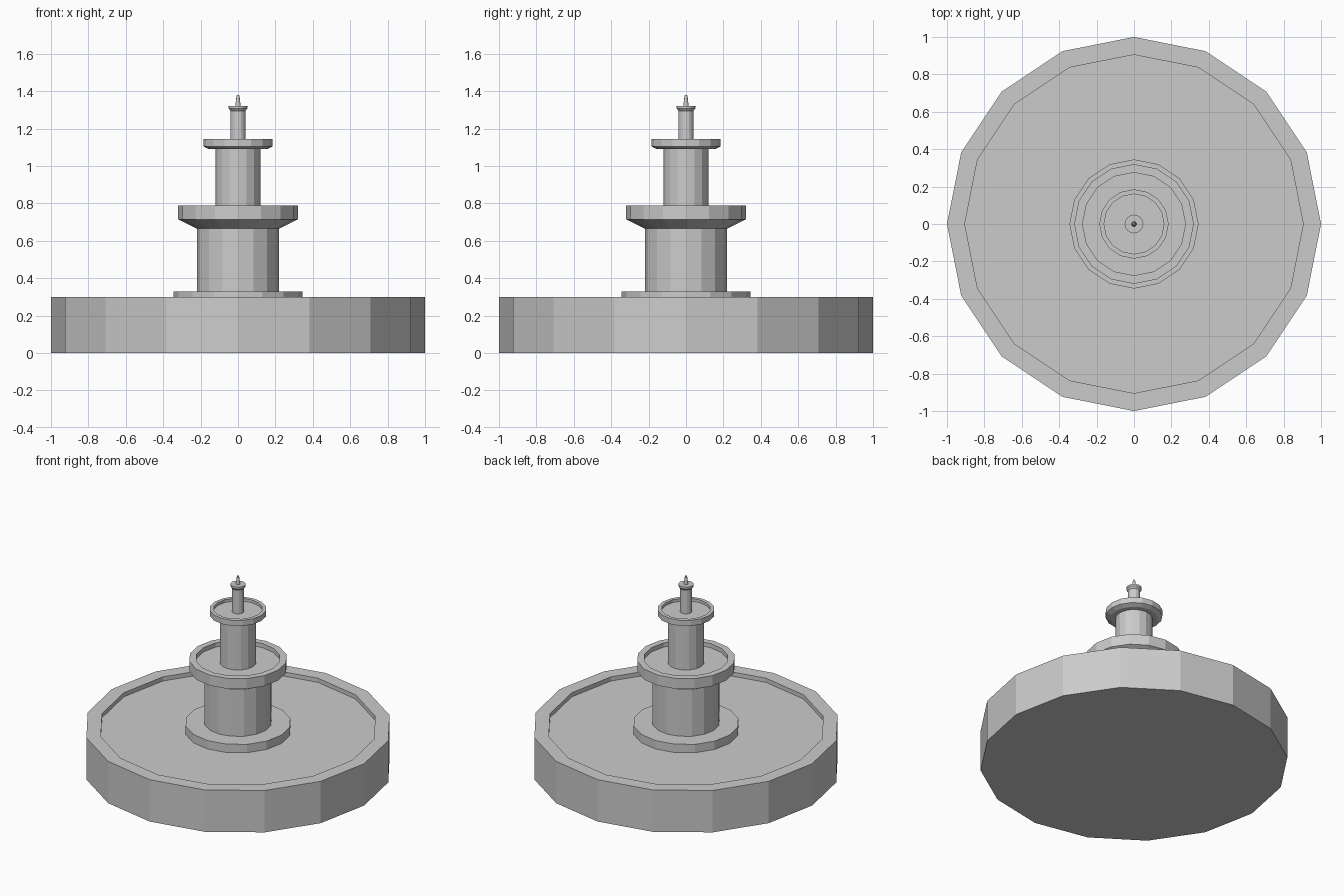
import bpy
import bmesh
from math import cos, sin, tau

cube = bpy.data.objects.get("Cube")
if cube:
    bpy.data.objects.remove(cube, do_unlink=True)

SIDES = 16

# Single stone colour
stone = bpy.data.materials.new("grey_stone")
stone.use_nodes = True
colour = (0.6, 0.6, 0.6, 1)
stone.diffuse_color = colour
stone.node_tree.nodes["Principled BSDF"].inputs["Base Color"].default_value = colour


def lathe(name, profile):
    """Turn a (radius, height) profile, bottom to top, into a closed flat-shaded solid."""
    bm = bmesh.new()
    rings = []
    for radius, height in profile:
        rings.append([bm.verts.new((radius * cos(tau * i / SIDES),
                                    radius * sin(tau * i / SIDES), height))
                      for i in range(SIDES)])
    for low, high in zip(rings, rings[1:]):
        for i in range(SIDES):
            j = (i + 1) % SIDES
            bm.faces.new((low[i], low[j], high[j], high[i]))
    bm.faces.new(list(reversed(rings[0])))
    bm.faces.new(rings[-1])
    mesh = bpy.data.meshes.new(name)
    bm.to_mesh(mesh)
    bm.free()
    mesh.materials.append(stone)
    obj = bpy.data.objects.new(name, mesh)
    bpy.context.collection.objects.link(obj)
    return obj


# Wide ground pool with a raised rim
lathe("pool", [(1, 0), (1, 0.3), (0.905, 0.3), (0.905, 0.27)])

# Plinth and lower column
lathe("plinth", [(0.345, 0.26), (0.345, 0.33)])
lathe("lower_column", [(0.22, 0.32), (0.22, 0.68)])

# Middle bowl with a sloping underside and recessed floor
lathe("middle_bowl", [(0.22, 0.665), (0.32, 0.715), (0.32, 0.79),
                      (0.275, 0.79), (0.275, 0.76)])
lathe("middle_column", [(0.12, 0.75), (0.12, 1.1)])

# Upper bowl
lathe("upper_bowl", [(0.155, 1.09), (0.185, 1.105), (0.185, 1.145),
                     (0.16, 1.145), (0.16, 1.125)])
lathe("upper_column", [(0.04, 1.12), (0.04, 1.3)])

# Cap and water nozzle
lathe("cap", [(0.04, 1.295), (0.05, 1.308), (0.05, 1.322)])
lathe("nozzle", [(0.014, 1.32), (0.01, 1.36), (0.006, 1.38)])
